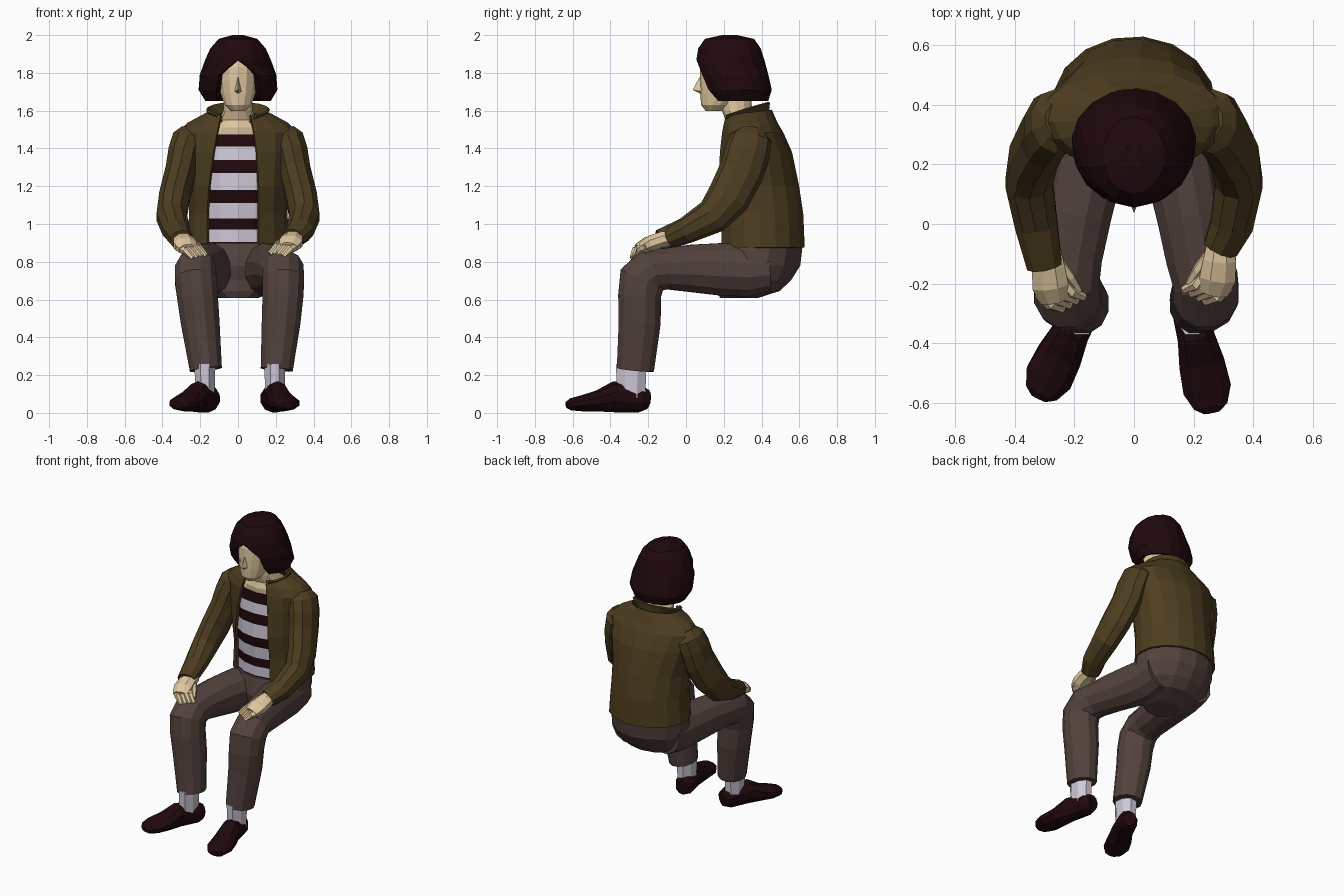
import bpy, bmesh, math
from mathutils import Vector


def material(name, rgb):
    m = bpy.data.materials.new(name)
    m.diffuse_color = (*rgb, 1)
    return m


DARK = material("dark maroon", (0.014, 0.0025, 0.0035))
OLIVE = material("olive brown", (0.075, 0.047, 0.014))
PANTS = material("taupe", (0.088, 0.055, 0.047))
SKIN = material("skin", (0.75, 0.58, 0.35))
WHITE = material("off white", (0.62, 0.58, 0.68))


def finish(name, bm, mats, closed=True, thick=0):
    bmesh.ops.remove_doubles(bm, verts=bm.verts, dist=0.0005)
    if closed:
        bmesh.ops.holes_fill(bm, edges=bm.edges)
        bmesh.ops.recalc_face_normals(bm, faces=bm.faces)
    me = bpy.data.meshes.new(name)
    bm.to_mesh(me)
    bm.free()
    for m in mats:
        me.materials.append(m)
    ob = bpy.data.objects.new(name, me)
    bpy.context.collection.objects.link(ob)
    if thick:
        s = ob.modifiers.new("thickness", 'SOLIDIFY')
        s.thickness = thick
    return ob


def skin_rings(bm, rings, wrap):
    vs = [[bm.verts.new(p) for p in r] for r in rings]
    n = len(vs[0])
    for i in range(len(vs) - 1):
        for j in range(n if wrap else n - 1):
            k = (j + 1) % n
            f = bm.faces.new((vs[i][j], vs[i][k], vs[i + 1][k], vs[i + 1][j]))
            yield i, f


def loft(name, rings, mats, n=14, closed=True, thick=0, rule=None):
    """Horizontal ellipses (z, cy, rx, ry, left opening, right opening, tilt), low to high."""
    out = []
    for ring in rings:
        z, cy, rx, ry, xl, xr, tilt = (list(ring) + [0, 0, 0])[:7]
        a, b = math.asin(xr / rx), 2 * math.pi + math.asin(xl / rx)
        pts = []
        for j in range(n + 1):
            t = a + (b - a) * j / n
            y = -ry * math.cos(t)
            pts.append((rx * math.sin(t), cy + y, z + tilt * y))
        out.append(pts)
    bm = bmesh.new()
    for i, f in skin_rings(bm, out, False):
        if rule:
            f.material_index = rule(i)
    return finish(name, bm, mats, closed, thick)


def tube(name, path, mat, n=10):
    """Ellipses (x, y, z, half width, half height) square to a path."""
    c = [Vector(p[:3]) for p in path]
    out = []
    for i, p in enumerate(path):
        t = (c[min(i + 1, len(c) - 1)] - c[max(i - 1, 0)]).normalized()
        side = Vector((1, 0, 0))
        side = (side - t * side.dot(t)).normalized()
        up = t.cross(side)
        out.append([c[i] + side * p[3] * math.cos(2 * math.pi * (j + .5) / n)
                    + up * p[4] * math.sin(2 * math.pi * (j + .5) / n) for j in range(n)])
    bm = bmesh.new()
    list(skin_rings(bm, out, True))
    return finish(name, bm, [mat])


# jacket: open at the front
JACKET = [(.875, .40, .275, .23, -.165, .11), (1.05, .395, .262, .228, -.165, .11),
          (1.2, .375, .265, .225, -.155, .11), (1.38, .365, .295, .197, -.13, .10),
          (1.485, .35, .318, .165, -.11, .085), (1.535, .34, .268, .145, -.10, .075),
          (1.59, .33, .165, .125, -.09, .065, .12)]
loft("jacket_body", JACKET, [OLIVE], closed=False, thick=.015)
loft("jacket_collar", [(1.56, .32, .135, .12, -.09, .065, .25),
                       (1.605, .315, .17, .13, -.12, .10, .3)],
     [OLIVE], closed=False, thick=.012)


# striped shirt: follows the jacket section, slightly smaller
def section(z):
    for a, b in zip(JACKET, JACKET[1:]):
        if z <= b[0]:
            f = (z - a[0]) / (b[0] - a[0])
            v = [a[k] + (b[k] - a[k]) * f for k in range(4)]
            return (z, v[1], v[2] * .91, v[3] * .92)


loft("striped_shirt", [section(z) for z in
                       (.88, .905, .97, 1.03, 1.11, 1.18, 1.27, 1.34, 1.41, 1.475)],
     [DARK, WHITE], n=16, rule=lambda i: i % 2)

# neck and head
loft("neck", [(1.465, .345, .22, .138), (1.51, .33, .16, .13), (1.55, .31, .10, .10),
              (1.6, .27, .078, .08), (1.74, .26, .075, .08)], [SKIN], n=12)
loft("head", [(1.598, .145, .038, .04), (1.63, .16, .072, .08), (1.69, .19, .094, .115),
              (1.76, .2, .105, .126), (1.83, .22, .11, .145), (1.9, .23, .1, .13)], [SKIN], n=14)
bm = bmesh.new()
for p in ((0, .072, 1.78), (.022, .09, 1.70), (-.022, .09, 1.70), (0, .036, 1.71), (0, .085, 1.685)):
    bm.verts.new(p)
bmesh.ops.convex_hull(bm, input=bm.verts)
finish("nose", bm, [SKIN])

# bobbed hair: closed crown, parted fringe around the face
loft("hair", [(1.65, .285, .175, .15, -.115, .115), (1.71, .272, .21, .182, -.115, .115),
              (1.79, .248, .203, .188, -.103, .103), (1.87, .235, .178, .18),
              (1.93, .23, .15, .165), (1.98, .23, .105, .13), (2.0, .23, .03, .04)],
     [DARK], closed=False, thick=.05)
loft("hair_crown", [(1.95, .23, .1, .1), (1.999, .23, .031, .041)], [DARK])

# hips
loft("trouser_hips", [(.608, .28, .11, .1), (.645, .33, .2, .165), (.70, .36, .245, .195),
                      (.78, .375, .265, .23), (.9, .395, .262, .224)], [PANTS], n=14)

for side, s in (("right", 1), ("left", -1)):
    R = s > 0
    # trouser leg: hip, thigh, knee, shin, hem
    shin = (.24, .238, .228, .205) if R else (-.225, -.215, -.2, -.17)
    tube("trouser_leg_" + side, [
        (s * .135, .44, .762, .125, .125), (s * .14, .32, .755, .13, .145),
        (s * .16, .18, .76, .125, .143),
        (s * .19, .03, .765, .118, .13), (s * .216, -.11, .763, .113, .112),
        (shin[0], -.19, .75, .112, .122), (shin[0], -.232, .71, .114, .128),
        (shin[1], -.246, .62, .112, .117),
        (shin[2], -.245, .48, .106, .115), (shin[3], -.268, .23, .088, .102)], PANTS, 12)

    # sock and slip-on shoe
    sx = .195 if R else -.175
    tube("sock_" + side, [(sx, -.29, .08, .055, .08), (sx, -.29, .26, .06, .088)], WHITE, 8)
    heel, toe = ((.17, -.2), (.262, -.632)) if R else ((-.135, -.205), (-.32, -.585))
    tube("shoe_" + side, [
        (heel[0] + (toe[0] - heel[0]) * f, heel[1] + (toe[1] - heel[1]) * f, z, w, h)
        for f, z, w, h in ((0, .07, .045, .05), (.1, .075, .064, .072), (.42, .085, .066, .082),
                           (.62, .062, .08, .056), (.82, .05, .085, .042),
                           (.95, .045, .06, .032), (1, .042, .028, .018))], DARK)

    # sleeve: shoulder, elbow, cuff
    wrist = (.29, -.08, .925) if R else (-.3, -.14, .915)
    tube("sleeve_" + side, [
        (s * .25, .35, 1.505, .05, .06), (s * .262, .345, 1.455, .088, .11),
        (s * .285, .325, 1.38, .088, .12), (s * .303, .295, 1.28, .085, .12),
        (s * .337, .225, 1.14, .085, .115),
        (s * .352, .14, 1.04, .083, .095), (s * .328, .0, .965, .075, .07),
        (*wrist, .062, .055)], OLIVE)

    # hand resting on the knee, fingers draped inwards
    dy, dz = (0, 0) if R else (-.025, -.01)
    tube("hand_" + side, [
        (s * .29, -.06 + dy, .93 + dz, .048, .04), (s * .287, -.12 + dy, .92 + dz, .06, .044),
        (s * .28, -.18 + dy, .9 + dz, .066, .044), (s * .268, -.23 + dy, .875 + dz, .05, .032)],
        SKIN, 8)
    for k in range(4):
        f = k / 3
        x, y, z = .318 - .07 * f, -.205 + .04 * f + dy, .885 + .012 * f + dz
        tube(f"finger_{side}_{k + 1}", [
            (s * x, y, z, .022, .022), (s * (x - .04), y - .04, z - .015, .021, .02),
            (s * (x - .08), y - .055, z - .055, .014, .014)], SKIN, 6)
    tube("thumb_" + side, [
        (s * .25, -.11 + dy, .915 + dz, .022, .022), (s * .215, -.155 + dy, .895 + dz, .02, .02),
        (s * .185, -.2 + dy, .865 + dz, .014, .014)], SKIN, 6)
